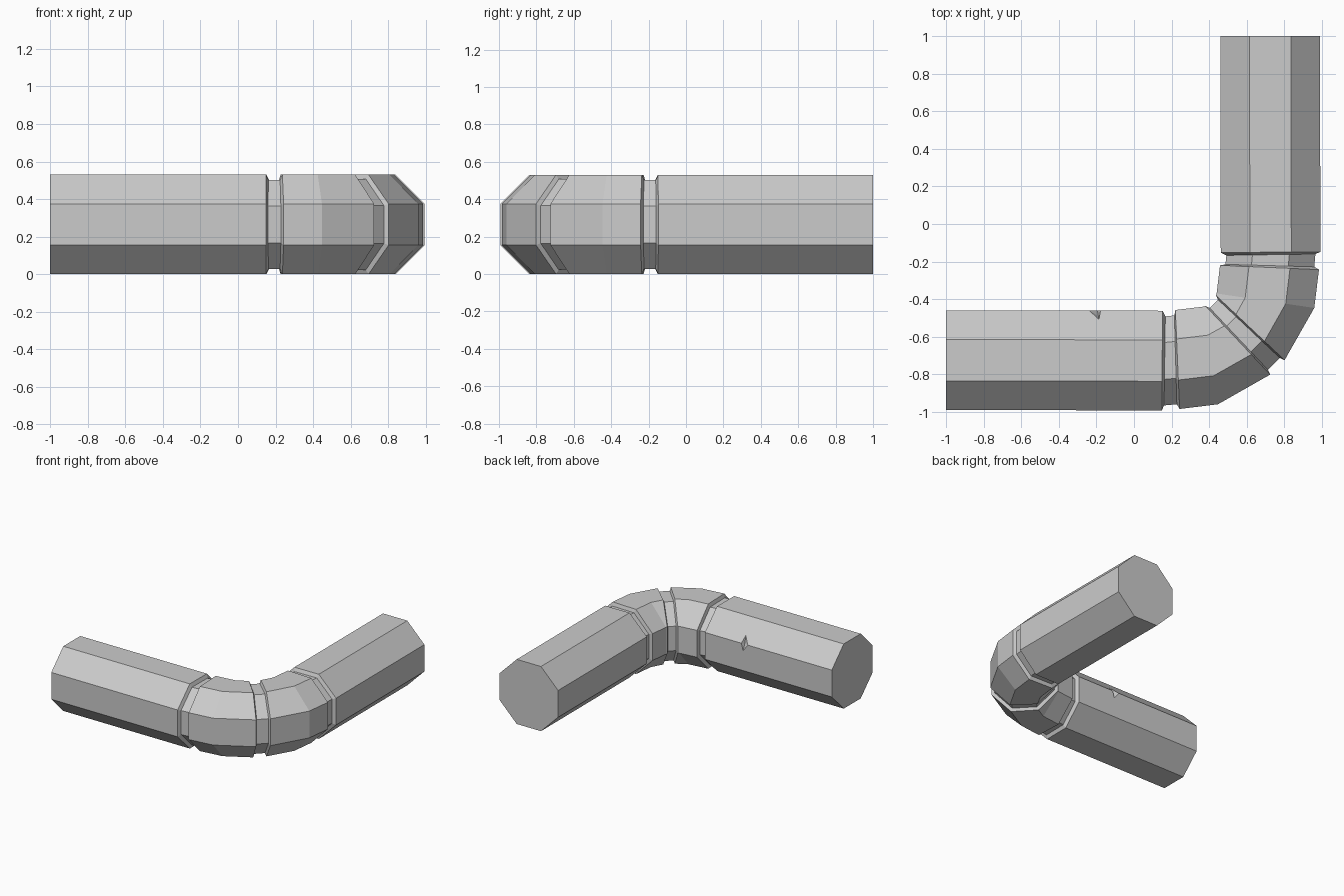
import bpy, bmesh
from mathutils import Vector

if "Cube" in bpy.data.objects:
    bpy.data.objects.remove(bpy.data.objects["Cube"])

MID_Z = 0.265
K = 0.415  # half-side to half-width ratio of the octagon
OCT = [(-1, -K), (-1, K), (-K, 1), (K, 1), (1, K), (1, -K), (K, -1), (-K, -1)]


def flip(stations):
    """Mirror stations across the diagonal of the bend."""
    return [((-i[1], -i[0]), (-o[1], -o[0]), h) for i, o, h in stations]


def tube(name, stations, cap_start=False, cap_end=False):
    """Octagonal tube through (inner point, outer point, half height) stations."""
    bm = bmesh.new()
    rings = []
    for inner, outer, h in stations:
        a, b = Vector(inner), Vector(outer)
        ring = []
        for u, w in OCT:
            p = a.lerp(b, (u + 1) / 2)
            ring.append(bm.verts.new((p.x, p.y, MID_Z + w * h)))
        rings.append(ring)
    for r, s in zip(rings, rings[1:]):
        for k in range(8):
            n = (k + 1) % 8
            bm.faces.new((r[k], r[n], s[n], s[k]))
    if cap_start:
        bm.faces.new(rings[0])
    if cap_end:
        bm.faces.new(rings[-1])
    bmesh.ops.recalc_face_normals(bm, faces=bm.faces)
    return finish(name, bm)


def finish(name, bm):
    me = bpy.data.meshes.new(name)
    bm.to_mesh(me)
    bm.free()
    ob = bpy.data.objects.new(name, me)
    bpy.context.collection.objects.link(ob)
    return ob


# Profiles along one half of the bend
leg = [((-1, -0.46), (-1, -0.99), 0.265),
       ((0.152, -0.462), (0.148, -0.993), 0.265),
       ((0.167, -0.492), (0.16, -0.966), 0.237)]
elbow = [((0.215, -0.487), (0.228, -0.96), 0.237),
         ((0.22, -0.458), (0.243, -0.985), 0.265),
         ((0.37, -0.44), (0.447, -0.96), 0.265),
         ((0.38, -0.436), (0.725, -0.802), 0.265),
         ((0.403, -0.447), (0.714, -0.777), 0.242)]

# Straight legs, necks and elbow halves on both sides of the bend
left_leg = tube("left_leg", leg, True, True)
tube("back_leg", flip(leg), True)
tube("left_neck", [leg[-1], elbow[0]])
tube("back_neck", flip([leg[-1], elbow[0]]))
tube("left_elbow", elbow)
tube("back_elbow", flip(elbow))

# Groove between the elbow halves
tube("middle_neck", [elbow[-1]] + flip([elbow[-1]]))

# Small dent on the inner edge of the left leg
deep = Vector((-0.19, -0.49, 0.365))
rim = [(-0.24, -0.46, 0.375), (-0.186, -0.51, 0.427),
       (-0.178, -0.46, 0.375), (-0.195, -0.46, 0.315)]
bm = bmesh.new()
bm.verts.new(deep)
for p in rim:
    bm.verts.new(deep + (Vector(p) - deep) * 2)
bmesh.ops.convex_hull(bm, input=bm.verts)
bmesh.ops.recalc_face_normals(bm, faces=bm.faces)
cutter = finish("dent_cutter", bm)
cutter.hide_render = True
cutter.display_type = 'WIRE'
mod = left_leg.modifiers.new("dent", 'BOOLEAN')
mod.operation = 'DIFFERENCE'
mod.solver = 'EXACT'
mod.object = cutter
